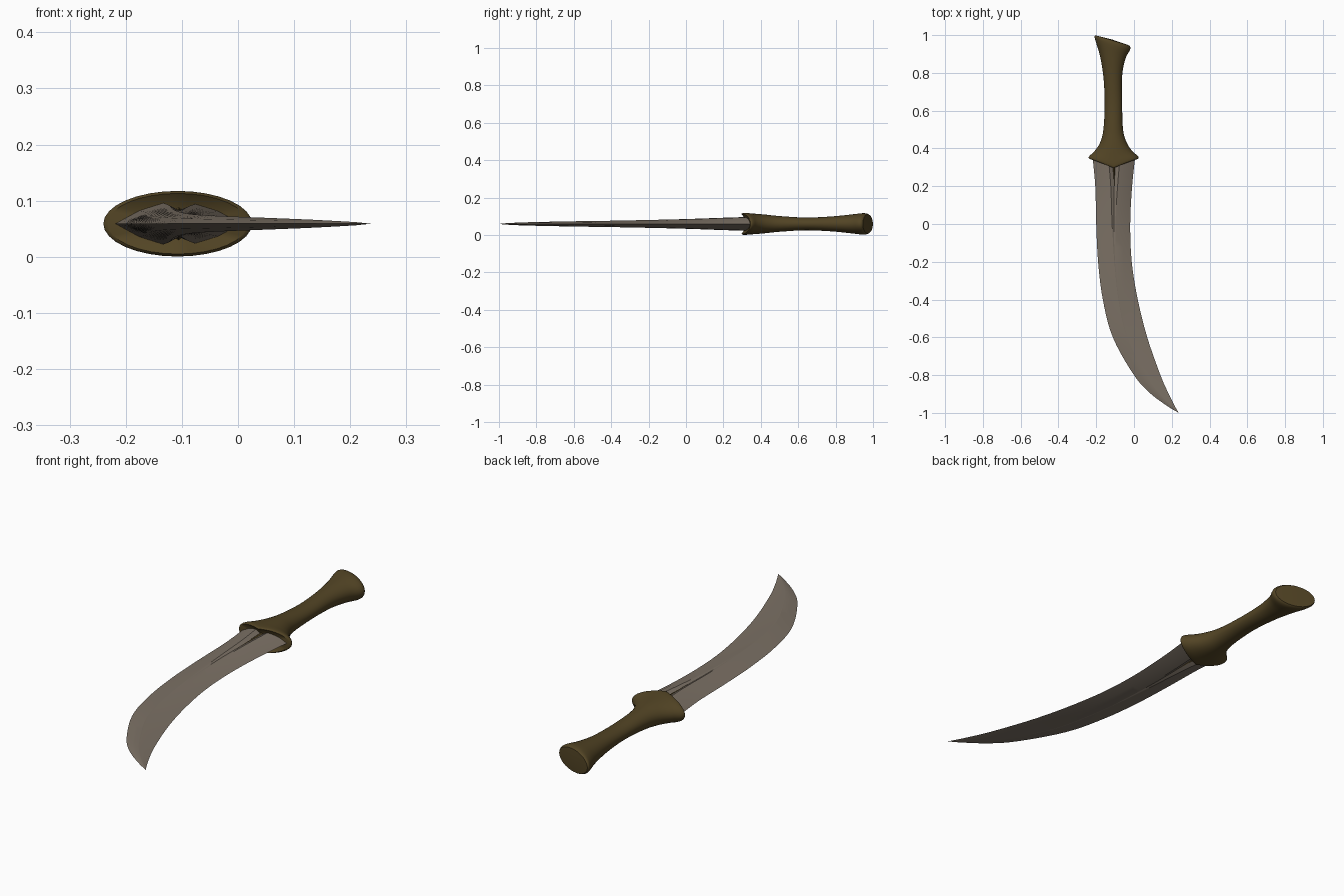
import bpy, bmesh, math

cube = bpy.data.objects.get("Cube")
if cube:
    bpy.data.objects.remove(cube, do_unlink=True)

MID_Z = 0.059


def material(name, rgb):
    m = bpy.data.materials.new(name)
    m.use_nodes = True
    m.diffuse_color = (*rgb, 1)
    bsdf = m.node_tree.nodes["Principled BSDF"]
    bsdf.inputs["Base Color"].default_value = (*rgb, 1)
    bsdf.inputs["Roughness"].default_value = 0.6
    return m


def refine(rows, steps):
    """Smooth a table of stations with a Catmull-Rom spline."""
    out = []
    for i in range(len(rows) - 1):
        quad = (rows[max(i - 1, 0)], rows[i], rows[i + 1], rows[min(i + 2, len(rows) - 1)])
        for s in range(steps):
            t = s / steps
            out.append([0.5 * (2 * b + (c - a) * t + (2 * a - 5 * b + 4 * c - d) * t * t
                               + (3 * b - a - 3 * c + d) * t ** 3) for a, b, c, d in zip(*quad)])
    return out + [list(rows[-1])]


def loft(name, rings, mat, angle, start=None, end=None):
    """Skin closed rings; each end is closed by a point or a flat cap."""
    bm = bmesh.new()
    loops = [[bm.verts.new(p) for p in ring] for ring in rings]
    n = len(loops[0])
    for a, b in zip(loops, loops[1:]):
        for i in range(n):
            j = (i + 1) % n
            bm.faces.new((a[i], a[j], b[j], b[i]))
    for loop, tip in ((loops[0], start), (loops[-1], end)):
        if tip is None:
            bm.faces.new(loop)
        else:
            v = bm.verts.new(tip)
            for i in range(n):
                bm.faces.new((loop[i], loop[(i + 1) % n], v))
    bmesh.ops.recalc_face_normals(bm, faces=bm.faces)
    mesh = bpy.data.meshes.new(name)
    bm.to_mesh(mesh)
    bm.free()
    mesh.materials.append(mat)
    obj = bpy.data.objects.new(name, mesh)
    bpy.context.collection.objects.link(obj)
    bpy.ops.object.select_all(action="DESELECT")
    obj.select_set(True)
    bpy.context.view_layer.objects.active = obj
    bpy.ops.object.shade_smooth_by_angle(angle=math.radians(angle))
    return obj


steel = material("warm grey steel", (0.20, 0.165, 0.13))
horn = material("dark brown horn", (0.085, 0.058, 0.018))

# Blade stations: y, back edge x, ridge x, cutting edge x, half thickness, groove half width
blade_rows = [
    (0.36, -0.22, -0.105, 0.007, 0.038, 0.032),
    (0.20, -0.205, -0.105, -0.01, 0.033, 0.018),
    (0.00, -0.20, -0.107, -0.02, 0.026, 0.009),
    (-0.20, -0.19, -0.10, -0.012, 0.021, 0.004),
    (-0.40, -0.165, -0.08, 0.02, 0.017, 0.002),
    (-0.60, -0.112, -0.035, 0.07, 0.014, 0.002),
    (-0.80, 0.0, 0.065, 0.14, 0.010, 0.002),
    (-0.90, 0.09, 0.137, 0.184, 0.007, 0.002),
    (-0.975, 0.193, 0.209, 0.222, 0.003, 0.001),
]


def blade_ring(row):
    y, back, ridge, edge, h, g = row
    left, right = ridge - g, ridge + g
    valley = h * (1 - min(0.45, g * 16))
    upper = [(back, 0.0), ((back + left) / 2, 0.62 * h), (left, h), (ridge, valley),
             (right, h * 0.95), ((edge + right) / 2, 0.6 * h), (edge, 0.0)]
    lower = [(x, -z) for x, z in upper[-2:0:-1]]
    return [(x, y, MID_Z + z) for x, z in upper + lower]


loft("blade", [blade_ring(r) for r in refine(blade_rows, 5)], steel, 20,
     end=(0.237, -1.0, MID_Z))

# Slim ribs lying in the groove on both sides
for side, label in ((1, "upper"), (-1, "lower")):
    rib = []
    for y, w, z in ((0.35, 0.014, 0.031), (0.24, 0.008, 0.027), (0.10, 0.002, 0.023)):
        rib.append([(-0.105 - w, y, MID_Z + side * (z - 0.010)),
                    (-0.105, y, MID_Z + side * z),
                    (-0.105 + w, y, MID_Z + side * (z - 0.010))])
    loft(label + "_groove_rib", rib, horn, 30)

# Handle stations: y, left x, right x, half height, forward point of guard, end slant
handle_rows = [
    (0.343, -0.232, 0.017, 0.054, 0.047, 0.0),
    (0.350, -0.240, 0.025, 0.058, 0.045, 0.0),
    (0.362, -0.234, 0.018, 0.058, 0.036, 0.0),
    (0.385, -0.210, -0.008, 0.055, 0.022, 0.0),
    (0.430, -0.180, -0.038, 0.050, 0.008, 0.0),
    (0.500, -0.162, -0.058, 0.042, 0.0, 0.0),
    (0.640, -0.155, -0.063, 0.034, 0.0, 0.0),
    (0.780, -0.162, -0.063, 0.040, 0.0, 0.0),
    (0.880, -0.180, -0.047, 0.050, 0.0, -0.15),
    (0.940, -0.202, -0.024, 0.057, 0.0, -0.27),
    (0.962, -0.209, -0.019, 0.056, 0.0, -0.30),
    (0.972, -0.204, -0.024, 0.051, 0.0, -0.30),
]


def handle_ring(row, sides=32):
    y, left, right, h, point, slant = row
    centre, w = (left + right) / 2, (right - left) / 2
    ring = []
    for i in range(sides):
        a = math.tau * i / sides
        u = math.cos(a)
        ring.append((centre + w * u, y - point * (1 - abs(u)) ** 1.1 + slant * w * u,
                     MID_Z + h * math.sin(a)))
    return ring


loft("handle", [handle_ring(r) for r in refine(handle_rows, 4)], horn, 40,
     start=(-0.107, 0.335, MID_Z), end=(-0.114, 0.976, MID_Z))
